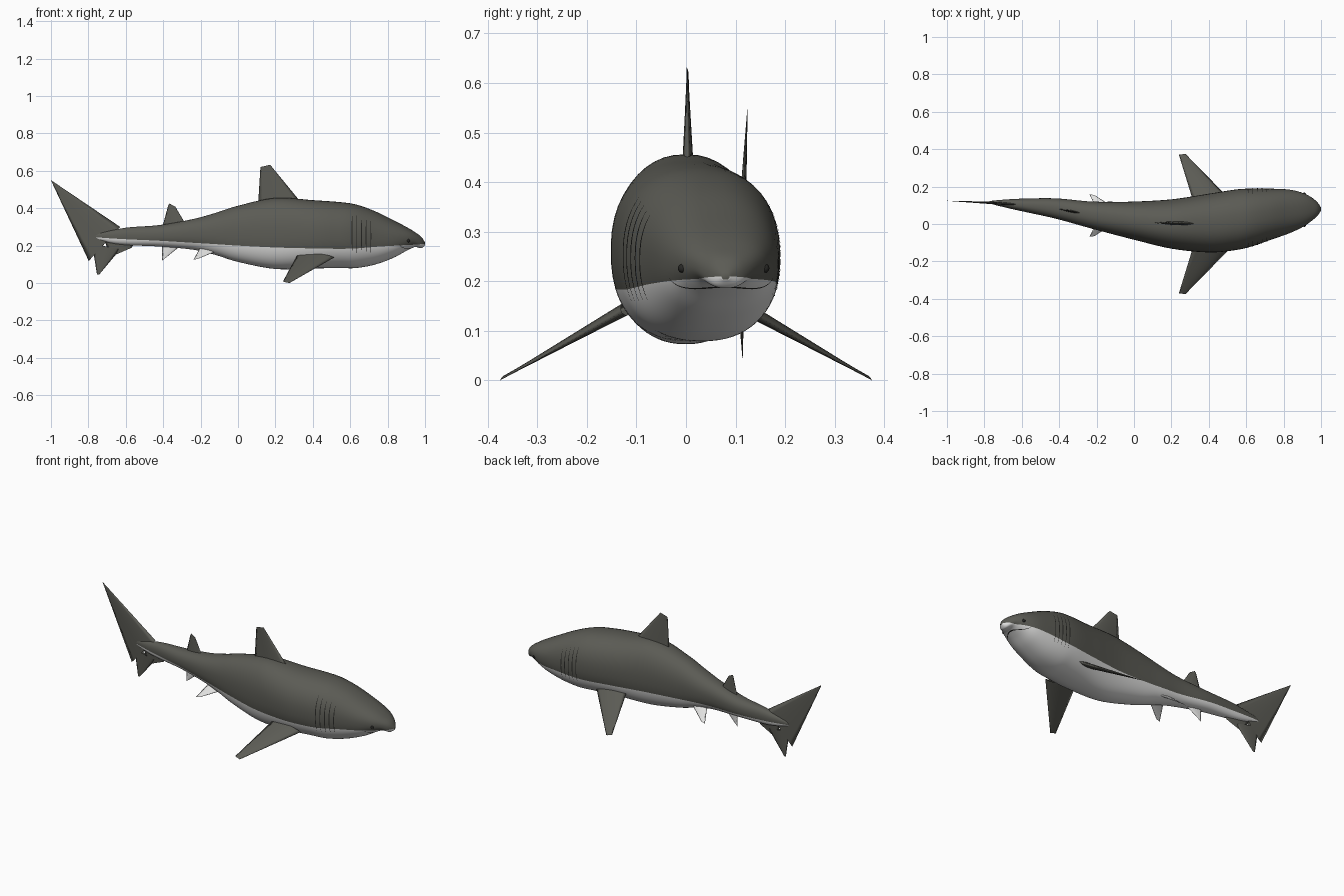
import bpy, bmesh, math
from mathutils import Vector

if "Cube" in bpy.data.objects:
    bpy.data.objects.remove(bpy.data.objects["Cube"])


def material(name, rgb):
    m = bpy.data.materials.new(name)
    m.diffuse_color = (*rgb, 1)
    m.use_nodes = True
    m.node_tree.nodes["Principled BSDF"].inputs["Base Color"].default_value = m.diffuse_color
    return m


GREY = material("dark grey skin", (0.105, 0.105, 0.09))
WHITE = material("white belly", (0.76, 0.76, 0.75))
BLACK = material("near black", (0.02, 0.02, 0.018))

# Body stations, tail to nose: x, top z, bottom z, centre y, half width, colour line z
ROWS = [
    (-.775, .250, .240, .116, .004, .245), (-.755, .265, .233, .115, .010, .244),
    (-.67, .283, .212, .108, .024, .238), (-.58, .298, .202, .100, .036, .233),
    (-.42, .310, .195, .083, .054, .226), (-.24, .342, .178, .050, .071, .215),
    (-.12, .375, .150, .033, .086, .208), (0, .413, .113, .018, .102, .200),
    (.20, .455, .075, .000, .132, .190), (.40, .443, .078, .005, .157, .185),
    (.54, .433, .080, .022, .162, .183), (.63, .420, .080, .035, .155, .185),
    (.73, .385, .098, .052, .137, .193), (.83, .336, .134, .067, .117, .199),
    (.90, .300, .172, .075, .092, .203), (.945, .273, .192, .079, .066, .205),
    (.98, .247, .186, .080, .037, .208), (1.0, .216, .203, .080, .008, .210),
]
POWER = 2.3


def station(u):
    """Smooth interpolation of the body stations."""
    i = min(int(u), len(ROWS) - 2)
    f = u - i
    a, b, c, d = (ROWS[max(0, min(len(ROWS) - 1, i + k))] for k in (-1, 0, 1, 2))
    return [.5 * (2 * q + (r - p) * f + (2 * p - 5 * q + 4 * r - s) * f * f
                  + (3 * q - p - 3 * r + s) * f ** 3) for p, q, r, s in zip(a, b, c, d)]


def station_at(x):
    lo, hi = 0, len(ROWS) - 1
    for _ in range(30):
        mid = (lo + hi) / 2
        lo, hi = (mid, hi) if station(mid)[0] < x else (lo, mid)
    return station(lo)


def skin(st, t, grow=0):
    """Point on the rounded cross section at angle t."""
    x, top, bot, yc, hw, _ = st
    bend = lambda v: math.copysign(abs(v) ** (2 / POWER), v)
    return Vector((x, yc + (hw + grow) * bend(math.cos(t)),
                   (top + bot) / 2 + ((top - bot) / 2 + grow) * bend(math.sin(t))))


def finish(name, bm, mats, smooth=True):
    bmesh.ops.recalc_face_normals(bm, faces=bm.faces)
    me = bpy.data.meshes.new(name)
    bm.to_mesh(me)
    bm.free()
    for m in mats:
        me.materials.append(m)
    for p in me.polygons:
        p.use_smooth = smooth
    ob = bpy.data.objects.new(name, me)
    bpy.context.collection.objects.link(ob)
    return ob


# Body: lofted rings, split exactly along the colour line
bm = bmesh.new()
HALF, STEPS = 28, 6
rings = []
for k in range((len(ROWS) - 1) * STEPS + 1):
    st = station(k / STEPS)
    mid, h = (st[1] + st[2]) / 2, (st[1] - st[2]) / 2
    r = max(-.95, min(.95, (st[5] - mid) / h))
    t0 = math.asin(math.copysign(abs(r) ** (POWER / 2), r))
    angles = [t0 + (math.pi - 2 * t0) * j / HALF for j in range(HALF)]
    angles += [math.pi - t0 + (math.pi + 2 * t0) * j / HALF for j in range(HALF)]
    rings.append([bm.verts.new(skin(st, t)) for t in angles])
for a, b in zip(rings, rings[1:]):
    for j in range(2 * HALF):
        n = (j + 1) % (2 * HALF)
        bm.faces.new((a[j], a[n], b[n], b[j])).material_index = int(j >= HALF)
bm.faces.new(rings[0])
bm.faces.new(rings[-1])
finish("body", bm, [GREY, WHITE])


def fin(name, corners, thick, mat):
    """Lens-section blade; corners: root front, root back, tip front, tip back."""
    r0, r1, t0, t1 = (Vector(c) for c in corners)
    normal = (r1 - r0).cross(t0 - r0).normalized()
    bm = bmesh.new()
    n, m = 8, 4
    for side in (1, -1):
        grid = []
        for i in range(m + 1):
            s = i / m
            grid.append([])
            for j in range(n + 1):
                c = j / n
                p = r0.lerp(t0, s).lerp(r1.lerp(t1, s), c)
                off = side * thick / 2 * (1 - .95 * s) * math.sin(math.pi * c ** .75)
                grid[-1].append(bm.verts.new(p + normal * off))
        for a, b in zip(grid, grid[1:]):
            for j in range(n):
                bm.faces.new((a[j], a[j + 1], b[j + 1], b[j]))
    bmesh.ops.remove_doubles(bm, verts=bm.verts, dist=1e-5)
    finish(name, bm, [mat])
    bpy.context.view_layer.objects.active = bpy.data.objects[name]


def upright_fin(name, outline, thick, mat):
    """Fin standing on the body's bent centre line; outline in x, z."""
    pts = []
    for x, z in outline:
        y = station_at(x)[3] if x > -.77 else .116 - (x + .77) * .035
        pts.append((x, y, z))
    fin(name, pts, thick, mat)


# Upright fins and tail
upright_fin("dorsal_fin", [(.35, .415), (.108, .43), (.172, .632), (.12, .62)], .024, GREY)
upright_fin("second_dorsal_fin", [(-.28, .31), (-.407, .29), (-.365, .425), (-.373, .415)], .014, GREY)
upright_fin("second_dorsal_back", [(-.28, .315), (-.36, .29), (-.335, .408), (-.365, .424)], .012, GREY)
upright_fin("anal_fin", [(-.30, .205), (-.405, .215), (-.392, .13), (-.405, .12)], .012, WHITE)
upright_fin("tail_upper_lobe", [(-.63, .30), (-.798, .118), (-1, .55), (-.996, .54)], .016, GREY)
upright_fin("tail_lower_lobe", [(-.63, .18), (-.78, .21), (-.742, .045), (-.754, .045)], .014, GREY)
upright_fin("tail_keel", [(-.55, .215), (-.72, .24), (-.57, .188), (-.68, .14)], .012, GREY)

# Paired fins, gills and eyes on both sides
for side, tag in ((-1, "right"), (1, "left")):
    fin("pectoral_fin_" + tag, [(.515, side * .13, .137), (.32, side * .11, .155),
                                (.275, side * .375, .0), (.24, side * .37, .008)], .026, GREY)
    yc = .045
    fin("pelvic_fin_" + tag, [(-.11, yc + side * .045, .172), (-.205, yc + side * .045, .185),
                              (-.212, yc + side * .11, .13), (-.238, yc + side * .113, .124)], .012, WHITE)
    st = station_at(.91)
    bm = bmesh.new()
    bmesh.ops.create_uvsphere(bm, u_segments=16, v_segments=10, radius=.009)
    pos = skin(st, .04 if side > 0 else math.pi - .04)
    bmesh.ops.translate(bm, verts=bm.verts, vec=(pos.x, pos.y - side * .004, .226))
    finish("eye_" + tag, bm, [BLACK])


def ribbon(name, x_of, t0, t1, width):
    """Thin dark line lying on the body skin."""
    bm = bmesh.new()
    n, prev = 24, None
    for i in range(n + 1):
        t = t0 + (t1 - t0) * i / n
        w = width / 2 * (.15 + .85 * math.sin(math.pi * i / n))
        pair = [bm.verts.new(skin(station_at(x_of(t) + d), t, .0012)) for d in (-w, w)]
        if prev:
            bm.faces.new((prev[0], prev[1], pair[1], pair[0]))
        prev = pair
    finish(name, bm, [BLACK])


# Gill slits and mouth line
for k in range(5):
    x = .61 + .025 * k
    ribbon(f"gill_left_{k}", lambda t: x, -.5, .7 - .03 * k, .005)
    ribbon(f"gill_right_{k}", lambda t: x, math.pi + .5, math.pi - .7 + .03 * k, .005)
ribbon("mouth", lambda t: .935 - .08 * math.cos(t) ** 2, math.pi + .3, 2 * math.pi - .3, .007)
